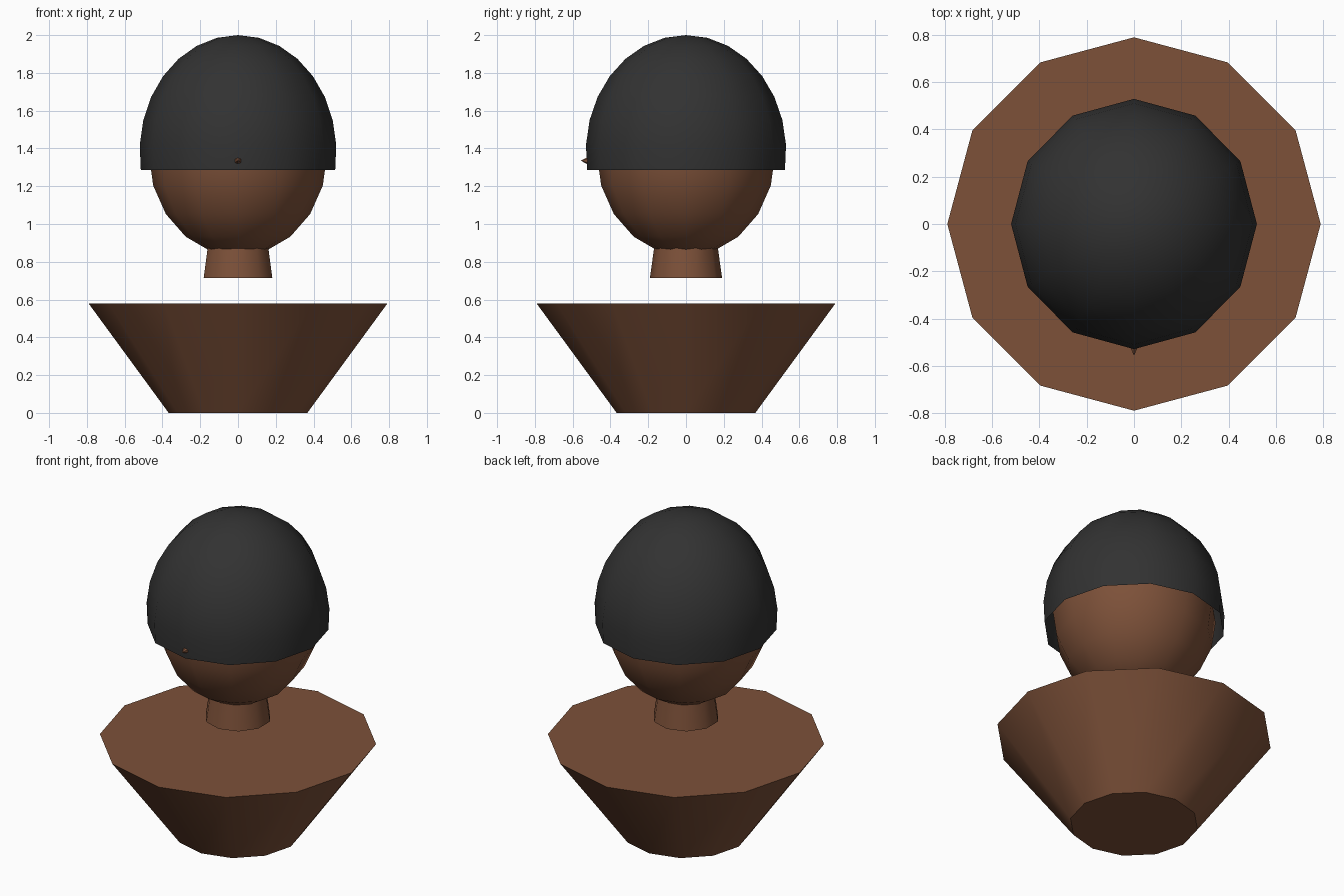
import bpy, bmesh, math
from math import sin, cos, pi

if "Cube" in bpy.data.objects:
    bpy.data.objects.remove(bpy.data.objects["Cube"])


def material(name, rgb):
    m = bpy.data.materials.new(name)
    lin = [((c / 255 + 0.055) / 1.055) ** 2.4 for c in rgb]
    m.diffuse_color = (*lin, 1)
    m.use_nodes = True
    m.node_tree.nodes["Principled BSDF"].inputs["Base Color"].default_value = m.diffuse_color
    return m


skin = material("brown skin", (125, 81, 57))
black = material("black hair", (50, 50, 50))


def lathe(name, profile, sides, mat, sy=1.0, cap=True):
    """Spin (radius, z) points, bottom to top, with a corner on the y axis."""
    bm = bmesh.new()
    rings = []
    for r, z in profile:
        if r < 1e-5:
            rings.append([bm.verts.new((0, 0, z))])
        else:
            angles = [-pi / 2 + 2 * pi * i / sides for i in range(sides)]
            rings.append([bm.verts.new((r * cos(a), r * sy * sin(a), z)) for a in angles])
    for lo, hi in zip(rings, rings[1:]):
        for i in range(sides):
            j = (i + 1) % sides
            quad = [lo[i % len(lo)], lo[j % len(lo)], hi[j % len(hi)], hi[i % len(hi)]]
            bm.faces.new(list(dict.fromkeys(quad)))
    if cap:
        if len(rings[0]) > 1:
            bm.faces.new(rings[0][::-1])
        if len(rings[-1]) > 1:
            bm.faces.new(rings[-1])
    me = bpy.data.meshes.new(name)
    bm.to_mesh(me)
    bm.free()
    me.materials.append(mat)
    ob = bpy.data.objects.new(name, me)
    bpy.context.collection.objects.link(ob)
    bpy.ops.object.select_all(action='DESELECT')
    ob.select_set(True)
    bpy.context.view_layer.objects.active = ob
    bpy.ops.object.shade_smooth_by_angle(angle=math.radians(45))
    return ob


def dome(rx, rz, centre, end, steps):
    """Ellipse profile from polar angle 'end' up to the pole."""
    return [(rx * sin(end * k / steps), centre + rz * cos(end * k / steps))
            for k in range(steps, -1, -1)]


# Shoulders and neck
lathe("shoulders", [(0.367, 0), (0.79, 0.578)], 12, skin)
lathe("neck", [(0.191, 0.715), (0.158, 0.95)], 10, skin)

# Head, and the open cap of hair over it
lathe("head", dome(0.472, 0.54, 1.37, pi, 10), 12, skin)
lathe("hair", dome(0.521, 0.618, 1.382, 0.55 * pi, 8), 12, black, sy=1.018, cap=False)

# Nose, whose tip pokes out through the hair
nose = lathe("nose", [(0.06, 0), (0, 0.115)], 6, skin)
nose.rotation_euler = (pi / 2, 0, 0)
nose.location = (0, -0.442, 1.335)
